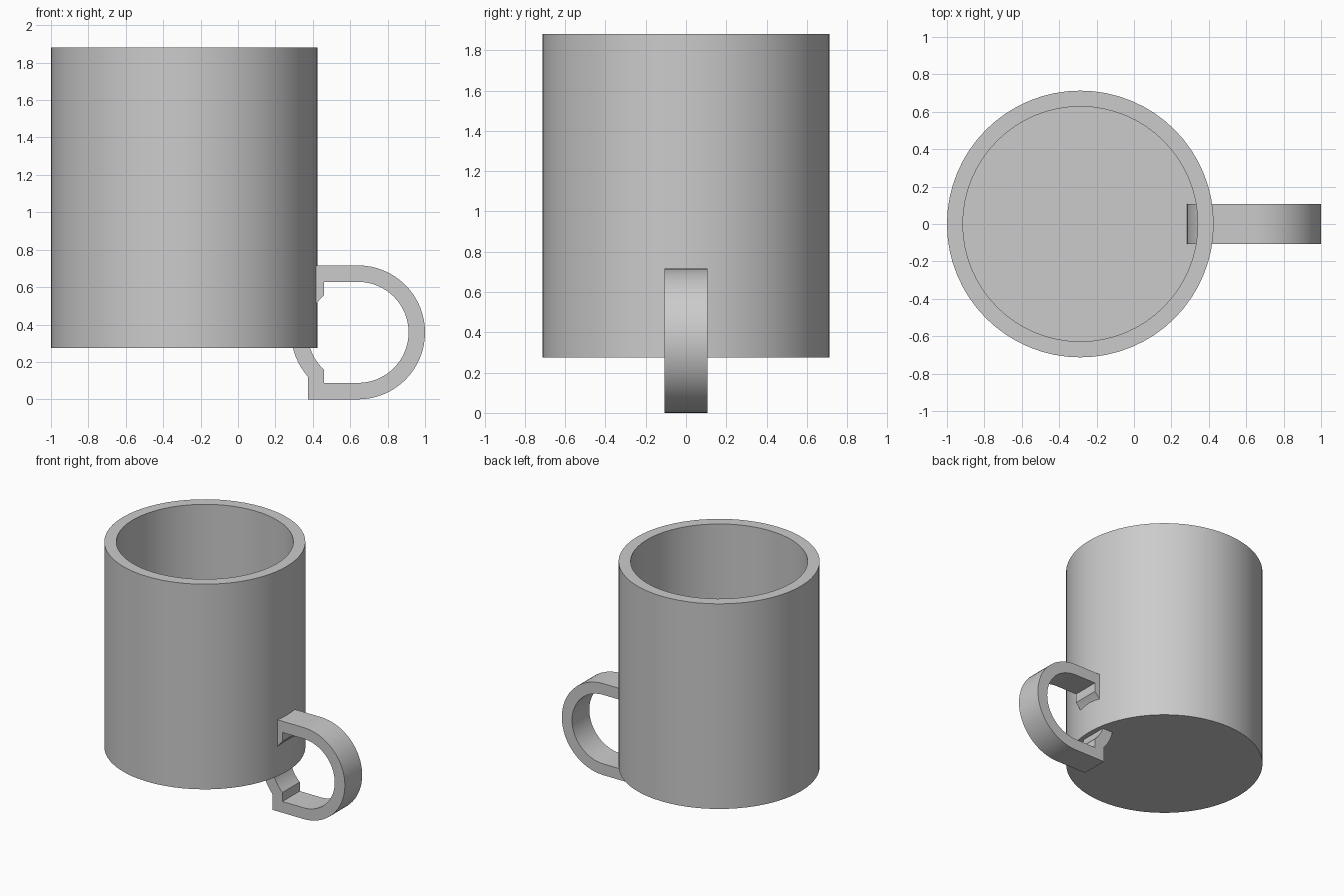
import bpy
import bmesh
import math
from mathutils import Vector

cube = bpy.data.objects.get("Cube")
if cube:
    bpy.data.objects.remove(cube, do_unlink=True)

# Single plain grey
grey = bpy.data.materials.new("grey")
grey.use_nodes = True
colour = (0.6, 0.6, 0.6, 1.0)
grey.diffuse_color = colour
grey.node_tree.nodes["Principled BSDF"].inputs["Base Color"].default_value = colour


def finish(bm, name):
    """Turn a bmesh into a named, smooth-shaded object."""
    bmesh.ops.remove_doubles(bm, verts=bm.verts, dist=0.0001)
    bmesh.ops.recalc_face_normals(bm, faces=bm.faces)
    mesh = bpy.data.meshes.new(name)
    bm.to_mesh(mesh)
    bm.free()
    mesh.materials.append(grey)
    obj = bpy.data.objects.new(name, mesh)
    bpy.context.collection.objects.link(obj)
    bpy.ops.object.select_all(action="DESELECT")
    obj.select_set(True)
    bpy.context.view_layer.objects.active = obj
    bpy.ops.object.shade_smooth_by_angle(angle=math.radians(30))
    return obj


# Mug body: lathed wall and floor, open at the top
RADIUS, INNER, BASE, FLOOR, RIM = 0.713, 0.628, 0.275, 0.36, 1.88
axis = Vector((RADIUS - 1, 0, 0))
section = [(0, BASE), (RADIUS, BASE), (RADIUS, RIM), (INNER, RIM), (INNER, FLOOR), (0, FLOOR)]
bm = bmesh.new()
verts = [bm.verts.new(axis + Vector((r, 0, z))) for r, z in section]
edges = [bm.edges.new(pair) for pair in zip(verts, verts[1:])]
bmesh.ops.spin(bm, geom=verts + edges, cent=axis, axis=(0, 0, 1),
               angle=math.tau, steps=64, use_duplicate=False)
finish(bm, "mug_body")

# Handle: D-shaped band whose left side is an arc running through the wall
OUTER_R, HOLE_R, HALF_WIDTH = 0.358, 0.27, 0.107
CX, CZ = 1 - OUTER_R, OUTER_R


def arc(radius, start, end, steps):
    angles = [start + (end - start) * i / steps for i in range(steps + 1)]
    return [(CX + radius * math.cos(a), CZ + radius * math.sin(a)) for a in angles]


def handle_outline(radius, left):
    meet = math.acos((left - CX) / radius)
    return (arc(radius, -math.pi / 2, math.pi / 2, 32) + [(left, CZ + radius)]
            + arc(radius, meet, math.tau - meet, 16) + [(left, CZ - radius)])


bm = bmesh.new()
rings = []
for outline, y in ((handle_outline(OUTER_R, 0.375), -HALF_WIDTH),
                   (handle_outline(OUTER_R, 0.375), HALF_WIDTH),
                   (handle_outline(HOLE_R, 0.46), HALF_WIDTH),
                   (handle_outline(HOLE_R, 0.46), -HALF_WIDTH)):
    rings.append([bm.verts.new((x, y, z)) for x, z in outline])
for ring, other in zip(rings, rings[1:] + rings[:1]):
    for i in range(len(ring)):
        bm.faces.new((ring[i - 1], ring[i], other[i], other[i - 1]))
finish(bm, "handle")
